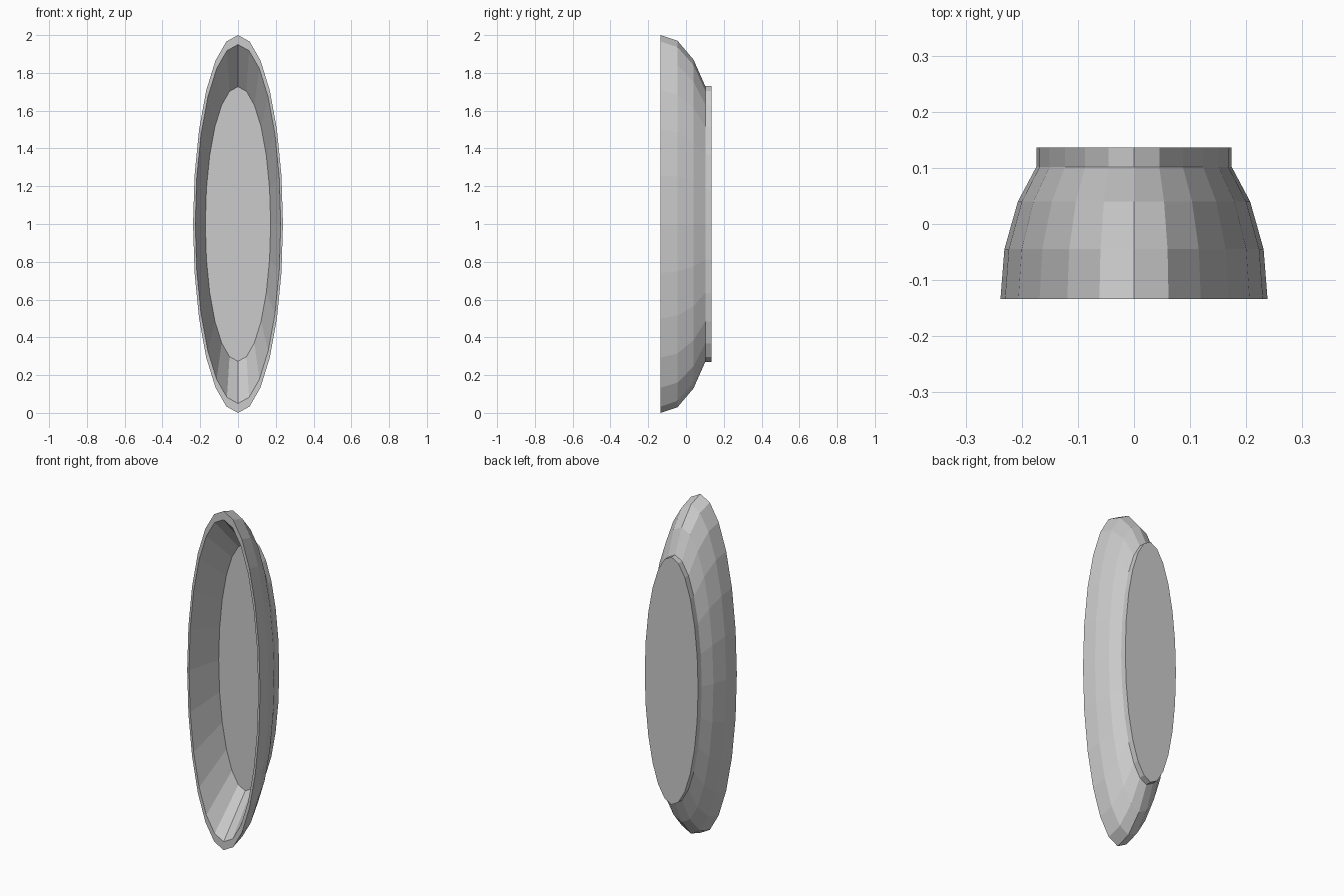
import bpy, bmesh, math

if "Cube" in bpy.data.objects:
    bpy.data.objects.remove(bpy.data.objects["Cube"])

SIDES = 24


def lathe(name, profile):
    """Loft elliptical rings (y, half width, half height) and cap both ends."""
    bm = bmesh.new()
    rings = []
    for y, a, b in profile:
        angles = [2 * math.pi * i / SIDES for i in range(SIDES)]
        rings.append([bm.verts.new((a * math.sin(t), y, 1 + b * math.cos(t)))
                      for t in angles])
    for r, s in zip(rings, rings[1:]):
        for i in range(SIDES):
            j = (i + 1) % SIDES
            bm.faces.new((r[i], r[j], s[j], s[i]))
    bm.faces.new(rings[0])
    bm.faces.new(rings[-1])
    bmesh.ops.recalc_face_normals(bm, faces=bm.faces)
    mesh = bpy.data.meshes.new(name)
    bm.to_mesh(mesh)
    bm.free()
    obj = bpy.data.objects.new(name, mesh)
    bpy.context.collection.objects.link(obj)
    return obj


# Oval dish: recessed floor, sloped inner wall, rim, curved outer wall, foot
lathe("oval_dish", [
    (0.067, 0.173, 0.727),
    (-0.134, 0.226, 0.95),
    (-0.134, 0.238, 1.0),
    (-0.045, 0.231, 0.97),
    (0.04, 0.207, 0.87),
    (0.102, 0.174, 0.73),
    (0.136, 0.174, 0.73),
])
